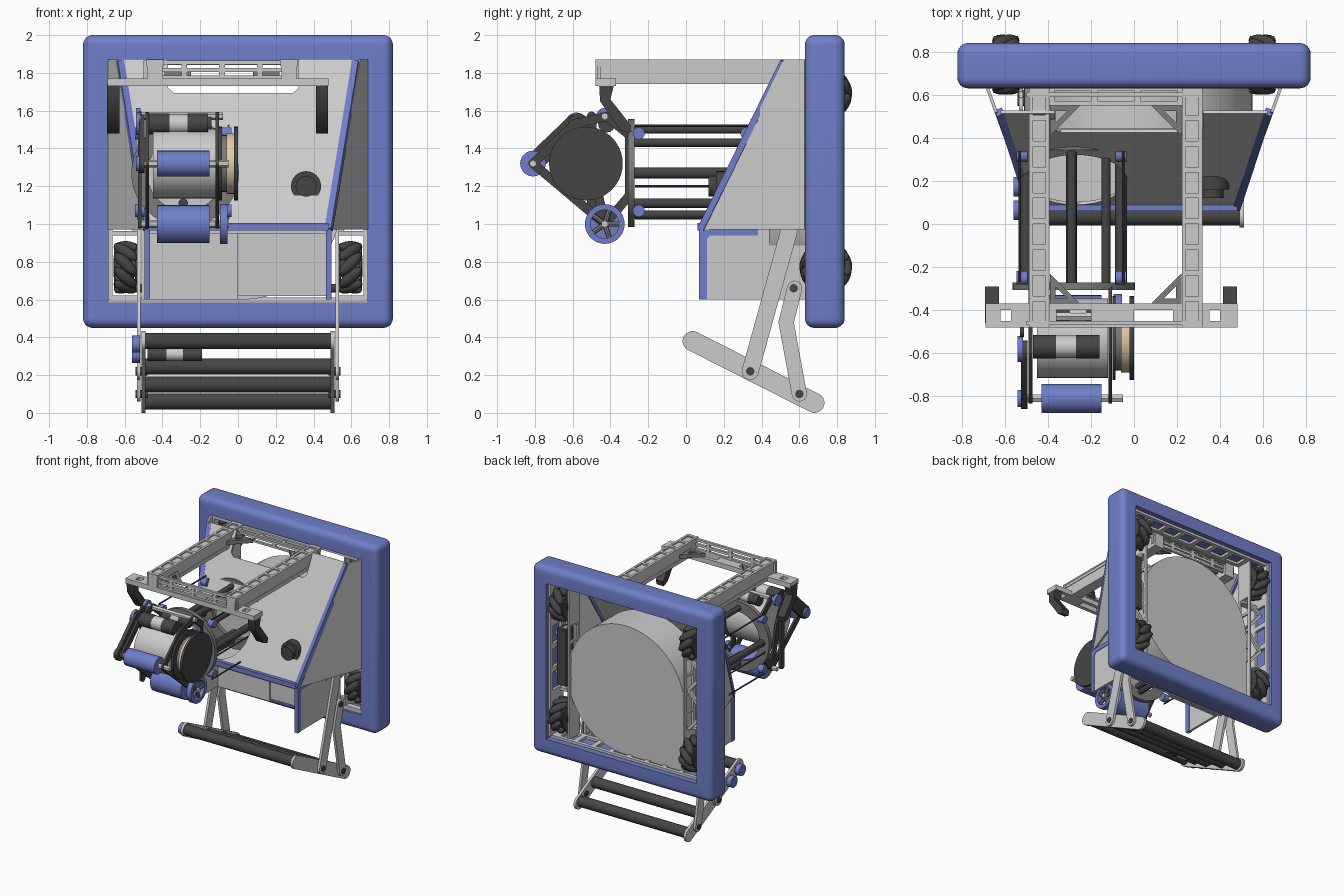
import bpy, bmesh, math
from mathutils import Vector, Matrix

if "Cube" in bpy.data.objects:
    bpy.data.objects.remove(bpy.data.objects["Cube"])

def material(name, c):
    m = bpy.data.materials.new(name)
    m.diffuse_color = (*c, 1)
    m.use_nodes = True
    m.node_tree.nodes["Principled BSDF"].inputs["Base Color"].default_value = m.diffuse_color
    return m

BLUE = material("blue", (0.16, 0.21, 0.58))
DARK = material("dark", (0.06, 0.06, 0.06))
MID = material("mid_grey", (0.2, 0.2, 0.2))
TAN = material("tan", (0.75, 0.6, 0.38))

def link(name, data, mat=None, matrix=None):
    ob = bpy.data.objects.new(name, data)
    bpy.context.collection.objects.link(ob)
    if mat and not data.materials: data.materials.append(mat)
    if matrix: ob.matrix_world = matrix
    return ob

def finish(name, bm, mat=None):
    me = bpy.data.meshes.new(name)
    bmesh.ops.recalc_face_normals(bm, faces=bm.faces)
    bm.to_mesh(me); bm.free()
    return link(name, me, mat)

def boxes(name, spans, mat=None):
    bm = bmesh.new()
    for x0, x1, y0, y1, z0, z1 in spans:
        bmesh.ops.create_cube(bm, size=1, matrix=Matrix.Translation(((x0+x1)/2, (y0+y1)/2, (z0+z1)/2))
                              @ Matrix.Diagonal((x1-x0, y1-y0, z1-z0, 1)))
    return finish(name, bm, mat)

def rods(name, segs, mat=None, n=24):
    bm = bmesh.new()
    for p, q, r in segs:
        p, q = Vector(p), Vector(q)
        M = Matrix.Translation((p+q)/2) @ (q-p).to_track_quat('Z', 'Y').to_matrix().to_4x4()
        if n == 4: M = M @ Matrix.Rotation(math.pi/4, 4, 'Z')
        bmesh.ops.create_cone(bm, cap_ends=True, segments=n, radius1=r, radius2=r, depth=(q-p).length, matrix=M)
    return finish(name, bm, mat)

def xrod(name, y, z, x0, x1, r, mat=None, n=28):
    return rods(name, [((x0, y, z), (x1, y, z), r)], mat, n)

def frame(o, u, v):
    u, v = Vector(u).normalized(), Vector(v).normalized()
    return Matrix.Translation(o) @ Matrix((u, v, u.cross(v))).transposed().to_4x4()

def plate(name, loops, t, at, mat=None):
    """Flat plate with holes; at = ('x'|'y'|'z', position) or a matrix."""
    cu = bpy.data.curves.new(name, 'CURVE')
    cu.dimensions, cu.fill_mode, cu.extrude = '2D', 'BOTH', t/2
    for lp in loops:
        s = cu.splines.new('POLY')
        s.points.add(len(lp)-1)
        for pt, c in zip(s.points, lp): pt.co = (c[0], c[1], 0, 1)
        s.use_cyclic_u = True
    if isinstance(at, tuple):
        a, p = at
        at = {'x': frame((p, 0, 0), (0, 1, 0), (0, 0, 1)), 'y': frame((0, p, 0), (1, 0, 0), (0, 0, 1)),
              'z': Matrix.Translation((0, 0, p))}[a]
    return link(name, cu, mat, at)

def arc(c, r, a0=0, a1=360, n=40, k=1):
    full = a1-a0 == 360
    return [(c[0]+r*math.cos(math.radians(a0+(a1-a0)*i/n)), c[1]+k*r*math.sin(math.radians(a0+(a1-a0)*i/n)))
            for i in range(n if full else n+1)]

def rect(a, b, c, d): return [(a, c), (b, c), (b, d), (a, d)]

def capsule(p, q, r):
    a = math.degrees(math.atan2(q[1]-p[1], q[0]-p[0]))
    return arc(q, r, a-90, a+90, 10) + arc(p, r, a+90, a+270, 10)

# bumper: rounded profile swept round a rounded rectangle
prof = [(0.135, 0.63)] + [(0.05-0.05*math.sin(t), 0.68-0.05*math.cos(t)) for t in [i*math.pi/12 for i in range(7)]]
prof += [(o, 1.47-y) for o, y in reversed(prof)]
bm = bmesh.new()
rings = []
for o, y in prof:
    r = max(0.004, 0.05-o)
    ring = []
    for sx, sz, a in ((1, 1, 0), (-1, 1, 90), (-1, -1, 180), (1, -1, 270)):
        ring += [bm.verts.new((x, y, z)) for x, z in
                 arc((sx*(0.82-o-r), 1.225+sz*(0.775-o-r)), r, a, a+90, 5)]
    rings.append(ring)
for i in range(len(rings)):
    A, B = rings[i], rings[(i+1) % len(rings)]
    for j in range(len(A)):
        k = (j+1) % len(A)
        bm.faces.new((A[j], A[k], B[k], B[j]))
finish("bumper", bm, BLUE)

# chassis rails with pockets
for z in (0.6, 1.855):
    plate("chassis_end_rail", [rect(-0.68, 0.68, 0.64, 0.8)] +
          [rect(-0.64+i*0.16, -0.52+i*0.16, 0.67, 0.77) for i in range(8)], 0.02, ('z', z))
for s in (-1, 1):
    plate("chassis_side_rail", [rect(0.64, 0.81, 0.6, 1.87)] +
          [rect(0.67, 0.78, z, z+0.15) for z in (0.97, 1.16, 1.35)], 0.02, ('x', s*0.675))
    plate("chassis_inner_rail", [rect(0.64, 0.78, 0.6, 1.87)] +
          [rect(0.665, 0.755, z, z+0.13) for z in (0.95, 1.1, 1.25, 1.4)], 0.015, ('x', s*0.525))
    boxes("wheel_bay_bars", [(min(s*.52, s*.68), max(s*.52, s*.68), 0.64, 0.69, z-0.012, z+0.012)
                             for z in (0.61, 0.95, 1.52, 1.85)])
    rods("bay_truss", [((s*.53, .72, z), (s*.67, .72, z+d), .017) for z, d in
                       ((.95, .16), (1.27, -.16), (1.27, .16), (1.53, -.1))], None, 4)
boxes("power_module", [(0.56, 0.64, 0.66, 0.76, 1.02, 1.48)], DARK)

# mecanum wheels
def wheel_mesh(h):
    bm = bmesh.new()
    for x, d, r in ((0, 0.13, 0.05), (-0.055, 0.012, 0.105), (0.055, 0.012, 0.105)):
        bmesh.ops.create_cone(bm, cap_ends=True, segments=24, radius1=r, radius2=r, depth=d,
                              matrix=Matrix.Translation((x, 0, 0)) @ Matrix.Rotation(math.pi/2, 4, 'Y'))
    for i in range(9):
        M = Matrix.Rotation(i*math.tau/9, 4, 'X') @ Matrix.Translation((0, 0, 0.108)) \
            @ Matrix.Rotation(h*math.pi/4, 4, 'Z') @ Matrix.Diagonal((0.085, 0.032, 0.032, 1))
        bmesh.ops.create_uvsphere(bm, u_segments=12, v_segments=8, radius=1, matrix=M)
    return finish("mecanum_wheel", bm, DARK)
for sx in (-1, 1):
    for z, h in ((0.77, 1), (1.69, -1)):
        wheel_mesh(h*sx).location = (sx*0.595, 0.74, z)

# storage drum: round with one square corner
plate("storage_drum", [arc((0.02, 1.13), 0.53, -90, 180, 60) + [(-0.51, 0.6)]], 0.31, ('y', 0.595))

# hopper: sloped front with round opening and top notch, flared sides
k = math.hypot(0.44, 0.9)/0.9
S = 0.9*k
slope = frame((0, 0.08, 0.97), (1, 0, 0), (0, 0.44, 0.9))
plate("hopper_front", [[(-0.48, 0), (0.48, 0), (0.62, S), (0.32, S), (0.32, S-0.17), (0.29, S-0.2),
      (-0.34, S-0.2), (-0.37, S-0.17), (-0.37, S), (-0.62, S)], arc((-0.27, 0.30), 0.235, k=1.12)], 0.015, slope)
trim = [((-.48, .08, .985), (.48, .08, .985), .028)]
for s in (-1, 1):
    side = frame((s*0.48, 0.08, 0), (s*0.2, 0.55, 0), (0, 0, 1))
    plate("hopper_side", [[(0, .97), (.468, 1.87), (.585, 1.87), (.585, .97)]], 0.015, side)
    trim.append(((s*.48, .08, .97), (s*.625, .52, 1.86), .025))
    # lower side panels with blue edging
    plate("lower_side_panel", [rect(0.08, 0.63, 0.6, 0.97)], 0.02, ('x', s*0.48))
    plate("lower_side_edge", [[(.07, .6), (.11, .6), (.11, .92), (.13, .94), (.38, .94), (.38, .975), (.07, .975)]],
          0.03, ('x', s*0.48), BLUE)
rods("hopper_trim", trim, BLUE, 4)
boxes("hopper_floor", [(-.48, .48, .08, .63, .95, .965)])
boxes("lower_back_wall", [(-.48, .0, .41, .43, .6, .95), (0, .48, .42, .44, .62, .95)])
rods("round_knob", [((.36, .22, 1.2), (.36, .16, 1.2), .08), ((.36, .17, 1.2), (.36, .12, 1.2), .055)], DARK)

# upper extension rails, centred on x = -0.085
for x in (-0.44, 0.27):
    boxes("extension_rail", [(x-.045, x+.045, -.48, .63, 1.74, 1.77), (x-.04, x+.04, -.48, .63, 1.77, 1.835),
                             (x-.045, x+.045, -.48, .63, 1.835, 1.86)])
    plate("rail_pockets", [rect(x-.048, x+.048, -.48, .63)] +
          [rect(x-.03, x+.03, -.455+i*.12, -.36+i*.12) for i in range(9)], 0.012, ('z', 1.864))
plate("rear_cross_plate", [rect(-.4, .23, .55, .64)] + [rect(-.37+i*.2, -.2+i*.2, .57, .62) for i in range(3)],
      0.015, ('z', 1.85))
for y in (-0.46, 0.6):
    plate("slotted_cross_bar", [rect(-.5, .32, 1.77, 1.865)] +
          [rect(-.47+i*.2, -.3+i*.2, z, z+.02) for i in range(4) for z in (1.785, 1.825)], 0.02, ('y', y))
plate("front_cross_plate", [rect(-.69, .48, -.48, -.37)] + [rect(a, b, -.45, -.4) for a, b in
      ((-.62, -.57), (-.36, -.2), (0.0, .18), (.35, .4))], 0.04, ('z', 1.75))
for x, sx in ((-.39, 1), (.22, -1)):
    for y, sy in ((.55, -1), (-.37, 1)):
        plate("corner_gusset", [[(x, y), (x+sx*.14, y), (x, y+sy*.14)],
              [(x+sx*.025, y+sy*.025), (x+sx*.08, y+sy*.025), (x+sx*.025, y+sy*.08)]], 0.03, ('z', 1.8), MID)
for x in (-.66, .445):
    plate("hook", [[(-.46, 1.74), (-.38, 1.74), (-.4, 1.66), (-.29, 1.52), (-.3, 1.48), (-.35, 1.5), (-.455, 1.65)]],
          0.065, ('x', x), DARK)

# turret: rings, connecting rods and belts
C = (-0.28, 1.27)
for y in (-.29, .36):
    plate("turret_ring", [arc(C, .285), arc(C, .2)], 0.035, ('y', y), MID)
rods("turret_rods", [((x, -.3, z), (x, .37, z), r) for x, z, r in
     ((-.29, 1.5, .022), (-.13, 1.43, .022), (-.5, 1.27, .028), (-.06, 1.27, .028), (-.29, 1.11, .025),
      (-.29, 1.05, .022))], DARK, 16)
rods("turret_cords", [((x, -.27, z), (x, .34, z), .006) for x in (-.53, -.05) for z in (1.03, 1.2, 1.52)], DARK, 8)
for x in (-.52, -.06):
    for z in (1.07, 1.48):
        for y in (-.25, .32): xrod("cord_pulley", y, z, x-.025, x+.025, .032, BLUE)

# shooter head: hood, truss side plates, rollers
A, B, Cc, D, E, F = (-.81, 1.32), (-.59, 1.53), (-.42, 1.57), (-.3, 1.47), (-.3, 1.15), (-.43, 1.0)
for x in (-.48, -.11):
    for p, q in ((A, B), (B, Cc), (Cc, D), (D, E), (E, F), (A, F), (B, (-.5, 1.32)), (F, (-.5, 1.32))):
        plate("head_truss", [capsule(p, q, .024)], 0.018, ('x', x), DARK)
xrod("hood_drum", -.53, 1.32, -.45, -.12, .185, None, 40)
for x0, x1, r, m in ((-.1, -.06, .15, MID), (-.06, -.02, .16, TAN), (-.02, 0, .195, DARK), (-.1, -.085, .195, DARK)):
    xrod("flywheel_housing", -.53, 1.32, x0, x1, r, m, 40)
for y, z, r in ((-.81, 1.32, .068), (-.43, 1.0, .1)):
    xrod("blue_roller", y, z, -.43, -.15, r, BLUE)
    xrod("roller_axle", y, z, -.53, -.05, .02, None, 6)
xrod("back_axle", -.43, 1.57, -.53, -.08, .02, None, 6)
plate("drive_guard", [capsule(A, B, .05)], 0.03, ('x', -.51), DARK)
plate("side_link", [capsule((-.5, 1.57), (-.5, 1.0), .025)], 0.02, ('x', -.52), DARK)
for y, z, r in ((-.81, 1.32, .04), (-.58, 1.53, .06), (-.43, 1.57, .045)):
    xrod("head_pulley", y, z, -.54, -.515, r, BLUE)
plate("spoked_wheel_rim", [arc(F, .105), arc(F, .075)], 0.04, ('x', -.075), BLUE)
rods("wheel_spokes", [((-.075, F[0], F[1]), (-.075, *p), .014) for p in arc(F, .08, n=5)], MID, 8)
def motor(y, z, x0, x1, r):
    a, b = x0+(x1-x0)*.35, x0+(x1-x0)*.65
    xrod("motor_body", y, z, x0, a, r, DARK)
    xrod("motor_band", y, z, a, b, r*.95)
    xrod("motor_gearbox", y, z, b, x1, r, DARK)
motor(-.57, 1.53, -.47, -.16, .055)
motor(-.42, 1.53, -.38, -.14, .045)

# lower intake: rollers between side arms on four-bar links
def on_arm(z): return 0.035+(0.38-z)/0.327*0.645
for s in (-1, 1):
    plate("intake_arm", [capsule((.035, .38), (.68, .053), .053)], 0.02, ('x', s*.5))
    plate("straight_link", [capsule((.34, .22), (.545, .96), .045)], 0.02, ('x', s*.525))
    plate("bent_link_lower", [capsule((.6, .1), (.53, .48), .04)], 0.02, ('x', s*.525))
    plate("bent_link_upper", [capsule((.53, .48), (.575, .66), .04)], 0.019, ('x', s*.525))
    for y, z in ((.34, .22), (.6, .1), (.57, .66)):
        xrod("pivot_pin", y, z, s*.48, s*.542, .022, DARK)
for z in (.38, .245, .15, .06):
    xrod("intake_roller", on_arm(z), z, -.49, .49, .043, DARK)
motor(on_arm(.31), .31, -.48, -.19, .035)
for z in (.365, .31):
    xrod("intake_pulley", on_arm(z), z, -.56, -.52, .045, BLUE)

# turn plates into meshes, smooth curved faces
bpy.ops.object.select_all(action='SELECT')
bpy.context.view_layer.objects.active = bpy.context.scene.objects[0]
bpy.ops.object.convert(target='MESH')
bpy.ops.object.select_all(action='SELECT')
bpy.ops.object.shade_smooth_by_angle(angle=math.radians(35))
